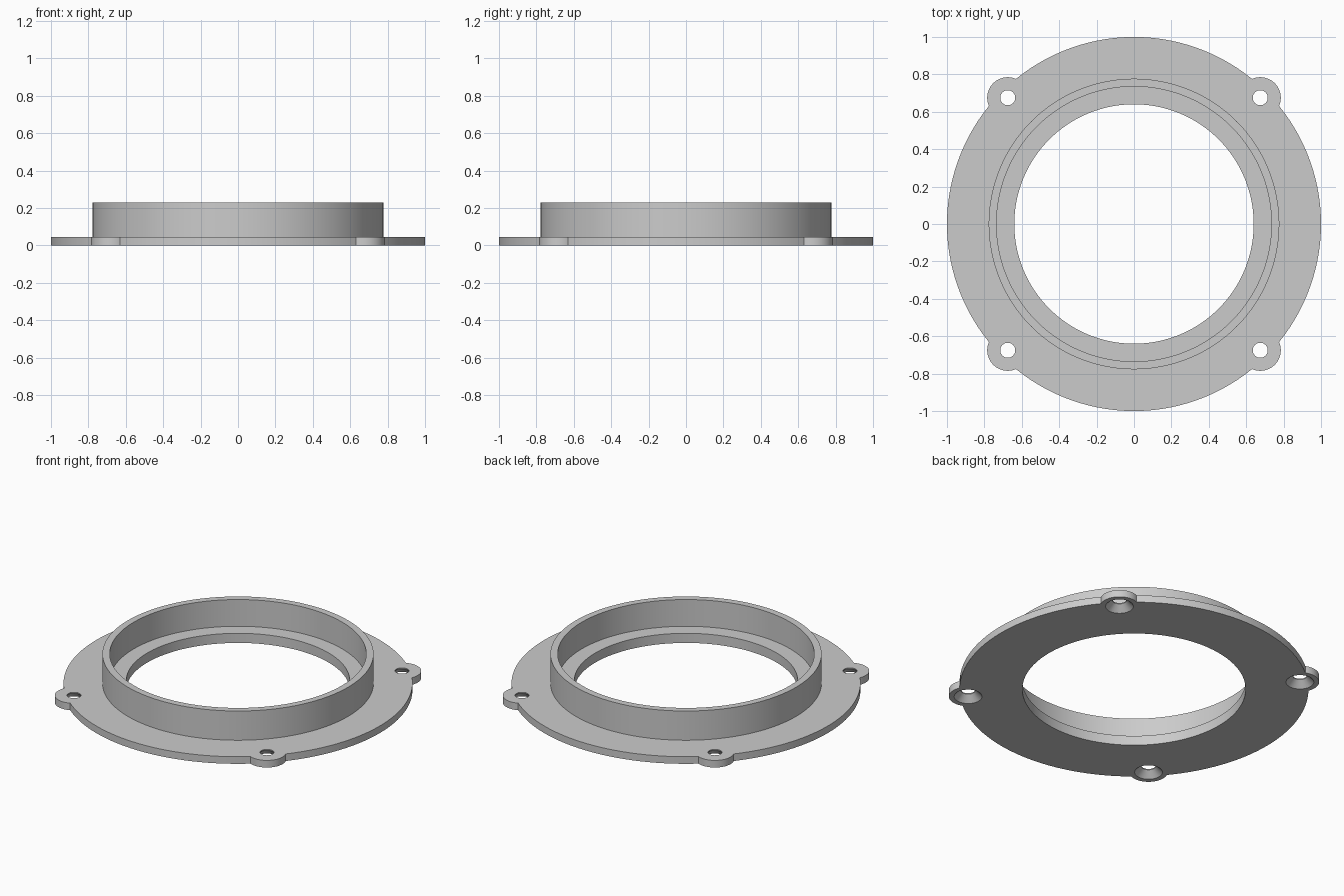
import bpy, bmesh, math

old = bpy.data.objects.get("Cube")
if old:
    bpy.data.objects.remove(old, do_unlink=True)

SEGMENTS = 128
FLANGE_TOP = 0.045
LEDGE_TOP = 0.061
WALL_TOP = 0.23
EAR_OFFSET = 0.675
EAR_RADIUS = 0.11

grey = bpy.data.materials.new("plain grey")
grey.use_nodes = True
colour = (0.6, 0.6, 0.6, 1)
grey.diffuse_color = colour
grey.node_tree.nodes["Principled BSDF"].inputs["Base Color"].default_value = colour


def lathe(name, profile, segments, x=0, y=0, closed=False):
    """Turn a (radius, height) profile around a vertical axis."""
    bm = bmesh.new()
    rings = []
    for r, z in profile:
        rings.append([bm.verts.new((x + r * math.cos(i * math.tau / segments),
                                    y + r * math.sin(i * math.tau / segments), z))
                      for i in range(segments)])
    pairs = list(zip(rings, rings[1:]))
    if closed:
        pairs.append((rings[-1], rings[0]))
    else:
        bm.faces.new(rings[0])
        bm.faces.new(rings[-1])
    for a, b in pairs:
        for i in range(segments):
            j = (i + 1) % segments
            bm.faces.new((a[i], a[j], b[j], b[i]))
    bmesh.ops.recalc_face_normals(bm, faces=bm.faces)
    mesh = bpy.data.meshes.new(name)
    bm.to_mesh(mesh)
    bm.free()
    mesh.materials.append(grey)
    obj = bpy.data.objects.new(name, mesh)
    bpy.context.collection.objects.link(obj)
    return obj


def combine(target, tool, operation):
    """Apply a boolean and discard the tool."""
    mod = target.modifiers.new(operation.title(), "BOOLEAN")
    mod.operation = operation
    mod.solver = "EXACT"
    mod.object = tool
    tool.hide_render = True
    bpy.context.view_layer.objects.active = target
    bpy.ops.object.modifier_apply(modifier=mod.name)
    bpy.data.objects.remove(tool, do_unlink=True)


# Flange, upright collar and inner ledge in one turned profile
ring = lathe("flanged_ring", [
    (0.64, 0), (1.0, 0), (1.0, FLANGE_TOP), (0.777, FLANGE_TOP),
    (0.777, WALL_TOP), (0.735, WALL_TOP), (0.735, LEDGE_TOP), (0.64, LEDGE_TOP),
], SEGMENTS, closed=True)

# Four mounting ears, each with a screw hole countersunk from below
corners = [(sx * EAR_OFFSET, sy * EAR_OFFSET) for sx in (-1, 1) for sy in (-1, 1)]
for x, y in corners:
    ear = lathe("mounting_ear", [(EAR_RADIUS, 0), (EAR_RADIUS, FLANGE_TOP)], 48, x, y)
    combine(ring, ear, "UNION")
for x, y in corners:
    hole = lathe("screw_hole_cutter", [
        (0.085, -0.005), (0.04, 0.039), (0.04, 0.1),
    ], 40, x, y)
    combine(ring, hole, "DIFFERENCE")

# Smooth round walls with crisp edges
bpy.ops.object.select_all(action="DESELECT")
ring.select_set(True)
bpy.context.view_layer.objects.active = ring
bpy.ops.object.shade_smooth_by_angle(angle=math.radians(30))
